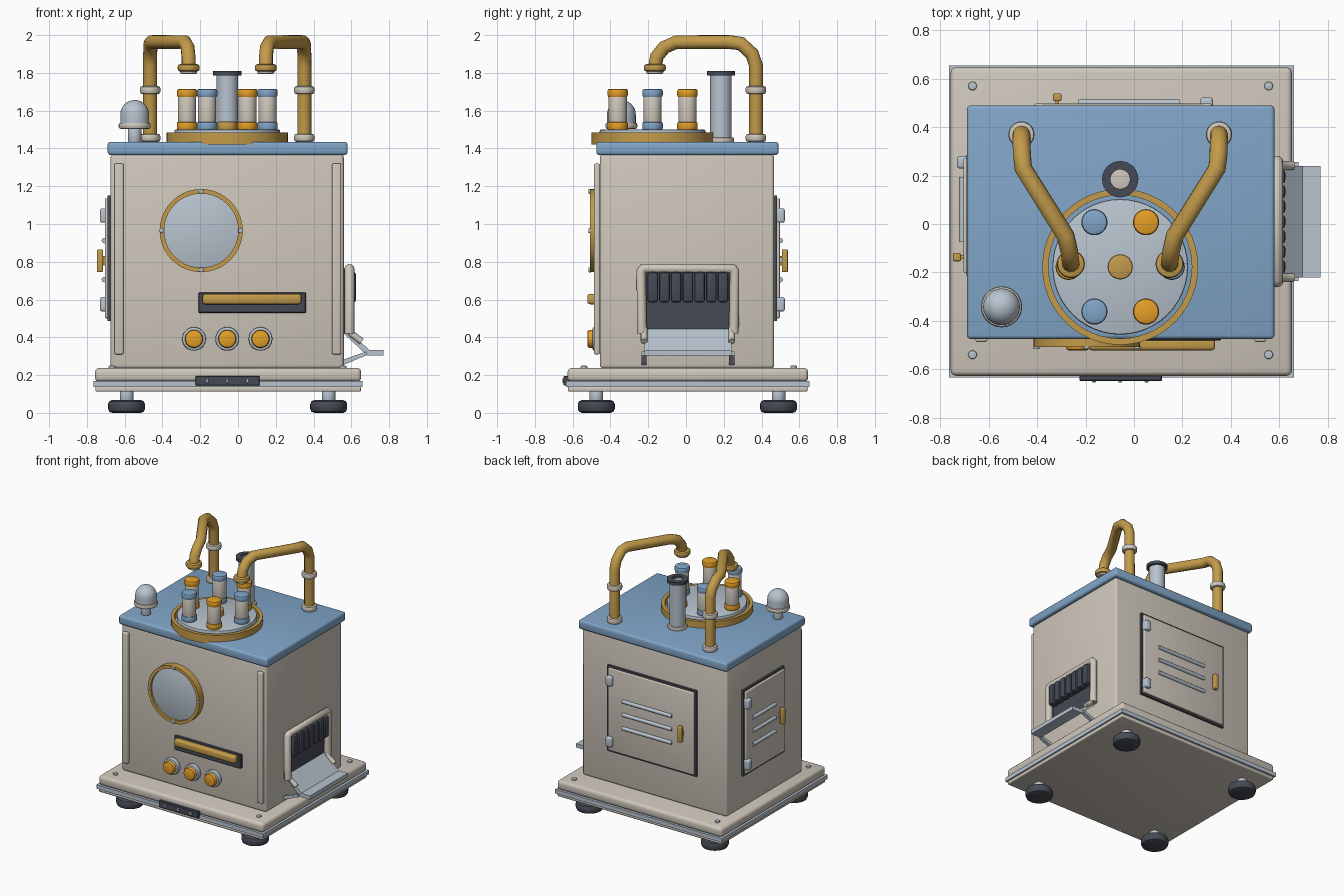
import bpy, bmesh, math
from mathutils import Matrix, Vector

if "Cube" in bpy.data.objects:
    bpy.data.objects.remove(bpy.data.objects["Cube"], do_unlink=True)

CX = -0.057          # centre line of the machine
ROOF = 1.435         # height of the roof surface
FRONT = -0.456       # front wall
RIGHT_WALL = 0.56


def material(name, rgb):
    m = bpy.data.materials.new(name)
    m.use_nodes = True
    m.diffuse_color = (*rgb, 1)
    m.node_tree.nodes["Principled BSDF"].inputs["Base Color"].default_value = (*rgb, 1)
    return m


CREAM = material("cream", (0.62, 0.57, 0.50))
STEEL = material("pale steel", (0.48, 0.55, 0.62))
BLUE = material("sky blue", (0.22, 0.38, 0.58))
BRASS = material("brass", (0.55, 0.33, 0.07))
AMBER = material("amber", (0.78, 0.35, 0.02))
DARK = material("dark slate", (0.06, 0.068, 0.09))


def finish(name, bm, mat):
    bmesh.ops.recalc_face_normals(bm, faces=bm.faces)
    me = bpy.data.meshes.new(name)
    bm.to_mesh(me)
    bm.free()
    me.materials.append(mat)
    me.shade_smooth()
    me.set_sharp_from_angle(angle=math.radians(35))
    ob = bpy.data.objects.new(name, me)
    bpy.context.collection.objects.link(ob)
    return ob


def box(name, lo, hi, mat, bevel=0.0, segments=3):
    lo, hi = Vector(lo), Vector(hi)
    bm = bmesh.new()
    size = Matrix.Diagonal((*(hi - lo), 1))
    bmesh.ops.create_cube(bm, size=1, matrix=Matrix.Translation((lo + hi) / 2) @ size)
    if bevel:
        bmesh.ops.bevel(bm, geom=bm.edges[:], offset=bevel, segments=segments,
                        profile=0.5, affect='EDGES')
    return finish(name, bm, mat)


def lathe(name, at, profile, mat, facing_front=False, closed=False, sides=28):
    """Revolve (radius, height) points; closed makes a hollow ring."""
    turn = Matrix.Rotation(math.pi / 2 if facing_front else 0, 4, 'X')
    place = Matrix.Translation(at) @ turn
    bm = bmesh.new()
    rings = []
    for r, h in profile:
        rings.append([bm.verts.new(place @ Vector((r * math.cos(a), r * math.sin(a), h)))
                      for a in (math.tau * i / sides for i in range(sides))])
    pairs = list(zip(rings, rings[1:]))
    if closed:
        pairs.append((rings[-1], rings[0]))
    else:
        bm.faces.new(rings[0])
        bm.faces.new(rings[-1])
    for low, high in pairs:
        for i in range(sides):
            j = (i + 1) % sides
            bm.faces.new((low[i], low[j], high[j], high[i]))
    return finish(name, bm, mat)


def disc(name, at, r, h, mat, edge=0.008, **kw):
    """Cylinder with softened rims."""
    c = edge * 0.3
    return lathe(name, at, [(r - edge, 0), (r - c, c), (r, edge), (r, h - edge),
                            (r - c, h - c), (r - edge, h)], mat, **kw)


def ring(name, at, outer, inner, h, mat, **kw):
    return lathe(name, at, [(inner, 0), (outer, 0), (outer, h), (inner, h)],
                 mat, closed=True, **kw)


def tube(name, points, radius, mat):
    cu = bpy.data.curves.new(name, 'CURVE')
    cu.dimensions = '3D'
    cu.bevel_depth = radius
    cu.bevel_resolution = 4
    cu.use_fill_caps = True
    sp = cu.splines.new('POLY')
    sp.points.add(len(points) - 1)
    for p, co in zip(sp.points, points):
        p.co = (*co, 1)
    sp.use_smooth = True
    cu.materials.append(mat)
    ob = bpy.data.objects.new(name, cu)
    bpy.context.collection.objects.link(ob)
    return ob


def extrude_y(name, outline, y0, y1, mat):
    bm = bmesh.new()
    face = bm.faces.new([bm.verts.new((x, y0, z)) for x, z in outline])
    new = bmesh.ops.extrude_face_region(bm, geom=[face])["geom"]
    bmesh.ops.translate(bm, vec=(0, y1 - y0, 0),
                        verts=[v for v in new if isinstance(v, bmesh.types.BMVert)])
    return finish(name, bm, mat)


# Base plinth with trim band, bolts and feet
box("plinth_bottom", (-0.755, -0.625, 0.112), (0.65, 0.643, 0.14), CREAM, 0.008)
box("plinth_band", (-0.765, -0.635, 0.137), (0.66, 0.655, 0.168), STEEL)
box("plinth_top", (-0.757, -0.627, 0.165), (0.652, 0.647, 0.238), CREAM, 0.022)
for x in (-0.667, 0.556):
    for y in (-0.54, 0.57):
        disc("plinth_bolt", (x, y, 0.235), 0.018, 0.015, STEEL, 0.005, sides=16)
for x in (-0.59, 0.48):
    for y in (-0.475, 0.49):
        disc("foot", (x, y, 0), 0.098, 0.068, DARK, 0.022)
        disc("foot_stem", (x, y, 0.06), 0.036, 0.06, STEEL)
box("front_clip", (-0.225, -0.648, 0.145), (0.115, -0.62, 0.195), DARK, 0.003, 1)
for i in (-1, 0, 1):
    x = CX + 0.108 * i
    box("clip_pin", (x - 0.008, -0.655, 0.157), (x + 0.008, -0.64, 0.183), STEEL, 0.003, 1)

# Body, roof and corner strips
box("body", (-0.675, FRONT, 0.235), (RIGHT_WALL, 0.467, 1.37), CREAM, 0.018)
box("roof", (-0.69, -0.475, 1.365), (0.58, 0.49, ROOF), BLUE, 0.016)
for x in (-0.63, 0.522):
    box("corner_strip", (x - 0.024, -0.487, 0.31), (x + 0.024, FRONT, 1.32), CREAM, 0.008)

# Round window
WX, WZ = -0.195, 0.965
ring("window_ring", (WX, FRONT, WZ), 0.22, 0.196, 0.052, BRASS, facing_front=True, sides=40)
disc("window_pane", (WX, FRONT, WZ), 0.2, 0.036, STEEL, 0.004, facing_front=True, sides=40)
for i in range(4):
    a = i * math.pi / 2
    at = (WX + 0.208 * math.cos(a), FRONT - 0.045, WZ + 0.208 * math.sin(a))
    disc("window_bolt", at, 0.013, 0.016, STEEL, 0.004, facing_front=True, sides=12)

# Slot with brass roller and push buttons
box("slot", (-0.21, -0.482, 0.53), (0.36, FRONT, 0.637), DARK, 0.004, 1)
box("slot_flap", (-0.187, -0.522, 0.575), (0.335, -0.47, 0.63), BRASS, 0.014)
for i in (-1, 0, 1):
    at = (CX + 0.176 * i, FRONT, 0.392)
    disc("button_collar", at, 0.063, 0.038, STEEL, facing_front=True)
    disc("button", at, 0.048, 0.066, AMBER, 0.012, facing_front=True)


# Service doors: u runs along the wall, d points out of it
def door(side, wall, u0, u1, slat0, slat1, handle_u, hinge_u):
    def p(u, d, z):
        return (u, wall + d, z) if side == "back" else (wall - d, u, z)

    def part(name, ua, ub, da, db, za, zb, mat, bevel=0.0):
        a, b = p(ua, da, za), p(ub, db, zb)
        box(f"{side}_door_{name}", [min(q) for q in zip(a, b)],
            [max(q) for q in zip(a, b)], mat, bevel)

    part("gasket", u0, u1, -0.01, 0.016, 0.487, 1.15, DARK)
    part("panel", u0 + 0.014, u1 - 0.014, 0, 0.03, 0.501, 1.136, CREAM, 0.006)
    for z in (0.705, 0.81, 0.912):
        tube(f"{side}_door_slat", [p(slat0, 0.033, z), p(slat1, 0.033, z)], 0.014, STEEL)
    for z in (0.575, 1.045):
        part("hinge", hinge_u - 0.026, hinge_u + 0.026, 0, 0.056, z - 0.038, z + 0.038,
             STEEL, 0.012)
    part("handle_stem", handle_u - 0.008, handle_u + 0.008, 0, 0.05, 0.78, 0.83, BRASS)
    part("handle", handle_u - 0.017, handle_u + 0.017, 0.04, 0.072, 0.745, 0.865, BRASS, 0.006)


door("back", 0.467, -0.425, 0.335, -0.23, 0.19, -0.317, 0.30)
door("left", -0.675, -0.215, 0.285, -0.075, 0.195, -0.137, 0.255)

# Outlet on the side wall: dark recess, curtain, frame, chute
OY = 0.01
box("outlet_recess", (0.55, OY - 0.225, 0.42), (0.572, OY + 0.225, 0.765), DARK)
for i in range(7):
    y = OY + (i - 3) * 0.062
    box("curtain_strip", (0.565, y - 0.028, 0.585), (0.625, y + 0.028, 0.745), DARK, 0.014, 2)
frame = [(0.59, OY + s * y, z) for s, y, z in
         [(-1, 0.243, 0.42), (-1, 0.247, 0.75), (-1, 0.235, 0.765),
          (1, 0.235, 0.765), (1, 0.247, 0.75), (1, 0.243, 0.42)]]
tube("outlet_frame", frame, 0.026, CREAM)
for y in (OY - 0.232, OY + 0.232):
    tube("chute_arm", [(0.59, y, 0.45), (0.6, y, 0.42), (0.655, y, 0.378)], 0.018, CREAM)
    extrude_y("chute_strut", [(0.55, 0.25), (0.68, 0.305), (0.68, 0.325), (0.55, 0.28)],
              y - 0.014, y + 0.014, STEEL)
extrude_y("chute", [(0.56, 0.42), (0.685, 0.303), (0.77, 0.303), (0.77, 0.333),
                    (0.695, 0.333), (0.575, 0.445)], OY - 0.23, OY + 0.23, STEEL)

# Turntable with six canisters
TY = -0.177
ring("turntable_rim", (CX, TY, 1.42), 0.322, 0.296, 0.065, BRASS, sides=48)
disc("turntable", (CX, TY, 1.425), 0.28, 0.075, STEEL, sides=48)
disc("turntable_hub", (CX, TY, 1.49), 0.052, 0.052, BRASS)
for i in range(6):
    a = i * math.pi / 3
    x, y = CX + 0.213 * math.cos(a), TY + 0.213 * math.sin(a)
    cap = AMBER if i % 2 else BLUE
    disc("canister", (x, y, 1.5), 0.048, 0.19, CREAM)
    disc("canister_foot", (x, y, 1.498), 0.054, 0.042, cap)
    disc("canister_cap", (x, y, 1.67), 0.054, 0.046, cap, 0.012)

# Feed pipes, mirrored about the centre line
for s in (-1, 1):
    path = [(0.408, 0.37, 1.43), (0.408, 0.37, 1.84), (0.408, 0.35, 1.90),
            (0.406, 0.29, 1.955), (0.4, 0.23, 1.963), (0.225, -0.05, 1.963),
            (0.21, -0.115, 1.935), (0.205, -0.155, 1.885), (0.204, -0.165, 1.82)]
    tube("feed_pipe", [(CX + s * x, y, z) for x, y, z in path], 0.037, BRASS)
    for z in (1.435, 1.688):
        disc("pipe_coupling", (CX + s * 0.408, 0.37, z), 0.054, 0.042, CREAM, 0.012)
    disc("pipe_nozzle", (CX + s * 0.204, -0.165, 1.808), 0.058, 0.038, BRASS, 0.012)
    disc("nozzle_tip", (CX + s * 0.204, -0.165, 1.795), 0.045, 0.02, CREAM)

# Chimney
disc("chimney_flange", (CX, 0.185, ROOF - 0.005), 0.07, 0.028, CREAM)
ring("chimney", (CX, 0.185, ROOF), 0.057, 0.04, 0.36, STEEL)
ring("chimney_rim", (CX, 0.185, 1.787), 0.075, 0.04, 0.023, DARK)

# Signal lamp
LX, LY = -0.547, -0.342
disc("lamp_stem", (LX, LY, ROOF - 0.005), 0.035, 0.08, STEEL)
disc("lamp_collar", (LX, LY, 1.503), 0.085, 0.034, CREAM, 0.012)
dome = [(0.076, 0), (0.076, 0.05)]
dome += [(0.076 * math.cos(t), 0.05 + 0.076 * math.sin(t))
         for t in (math.pi / 2 * i / 8.2 for i in range(1, 9))]
lathe("lamp_dome", (LX, LY, 1.53), dome, STEEL)
